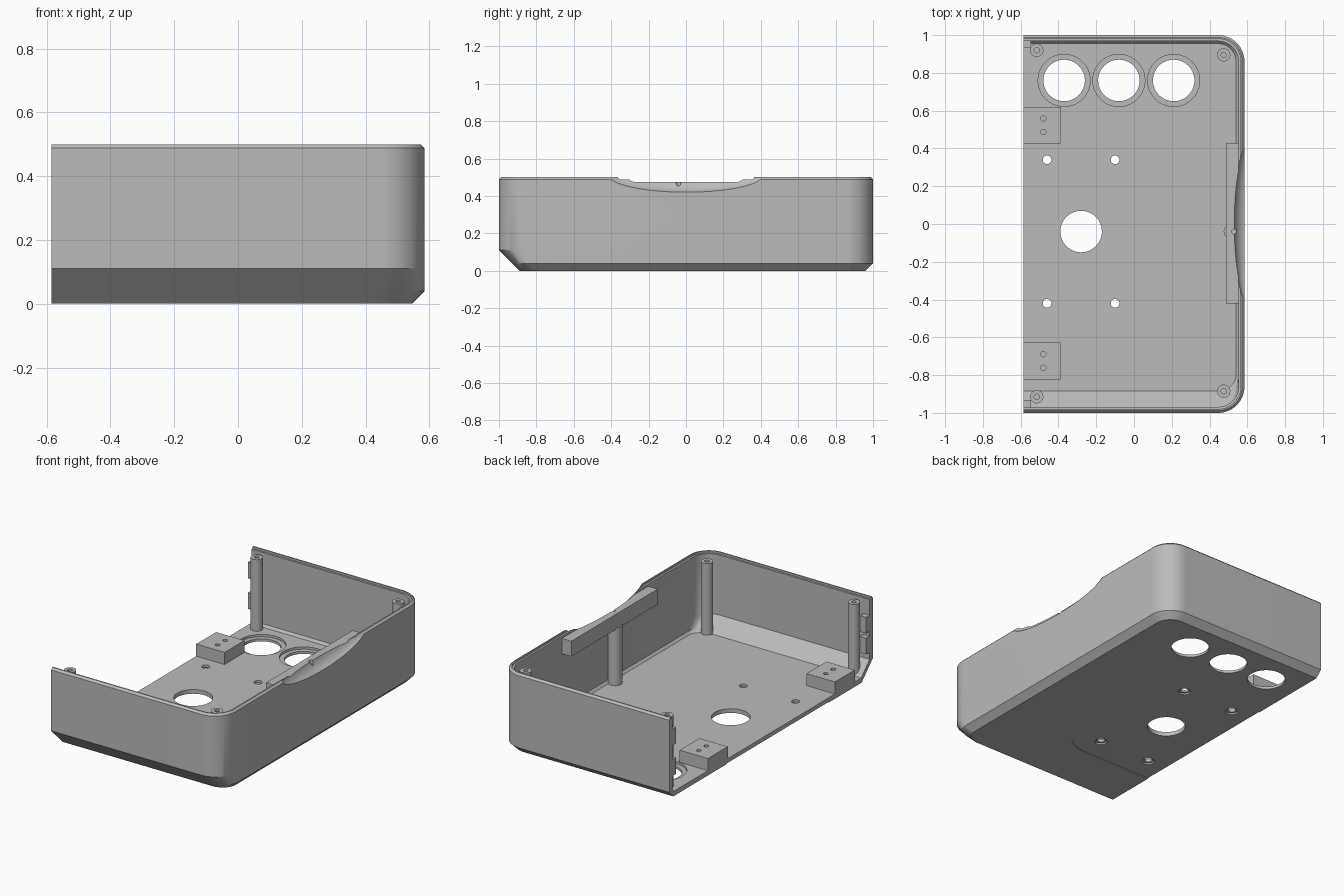
import bpy, bmesh, math
from mathutils import Matrix, Vector

cube = bpy.data.objects.get("Cube")
if cube:
    bpy.data.objects.remove(cube, do_unlink=True)

grey = bpy.data.materials.new("plain grey")
grey.use_nodes = True
COLOUR = (0.5, 0.5, 0.5, 1)
grey.diffuse_color = COLOUR
grey.node_tree.nodes["Principled BSDF"].inputs["Base Color"].default_value = COLOUR

LEFT = -0.585     # open side
FLOOR = 0.03
parts = []


def finish(bm, name, cutter=False):
    bmesh.ops.recalc_face_normals(bm, faces=bm.faces)
    mesh = bpy.data.meshes.new(name)
    bm.to_mesh(mesh)
    bm.free()
    mesh.materials.append(grey)
    ob = bpy.data.objects.new(name, mesh)
    bpy.context.scene.collection.objects.link(ob)
    if cutter:
        ob.hide_render = True
    else:
        parts.append(ob)
    return ob


def box(name, x0, x1, y0, y1, z0, z1, cutter=False):
    bm = bmesh.new()
    size = Matrix.Diagonal((x1 - x0, y1 - y0, z1 - z0, 1))
    mid = Matrix.Translation(((x0 + x1) / 2, (y0 + y1) / 2, (z0 + z1) / 2))
    bmesh.ops.create_cube(bm, size=1, matrix=mid @ size)
    return finish(bm, name, cutter)


def rods(name, spots, r0, r1, z0, z1, cutter=False, slope=False):
    """Upright cylinders or cones at several spots, as one mesh."""
    bm = bmesh.new()
    for x, y in spots:
        bmesh.ops.create_cone(bm, cap_ends=True, segments=40, radius1=r0, radius2=r1,
                              depth=z1 - z0, matrix=Matrix.Translation((x, y, (z0 + z1) / 2)))
    if slope:     # feet follow the sloping front of the floor
        for v in bm.verts:
            if v.co.z < (z0 + z1) / 2:
                v.co.z = max(z0, -0.87 - v.co.y)
    return finish(bm, name, cutter)


def cut(target, cutter, keep=False):
    mod = target.modifiers.new("cut", "BOOLEAN")
    mod.operation = "DIFFERENCE"
    mod.solver = "EXACT"
    mod.object = cutter
    bpy.context.view_layer.objects.active = target
    bpy.ops.object.modifier_apply(modifier=mod.name)
    if not keep:
        bpy.data.objects.remove(cutter, do_unlink=True)


def arc(cx, cy, rx, ry, start, steps=14):
    angles = [math.radians(start + 90 * i / steps) for i in range(steps + 1)]
    return [(cx + rx * math.cos(a), cy + ry * math.sin(a)) for a in angles]


def outline(front, side):
    """U-shaped path with two rounded corners, open on the left."""
    r = 0.14 - side
    ry = max(0.14 - front, 0.09)
    right = 0.585 - side
    return ([(LEFT, front - 1)]
            + arc(right - r, front - 1 + ry, r, ry, -90)
            + arc(right - r, 1 - side - r, r, r, 0)
            + [(LEFT, 1 - side)])


# Shell: skin from the underside, up the outside, over the rim, down to the floor
levels = [(0, 0.11, 0.04), (0.04, 0.07, 0), (0.11, 0, 0), (0.488, 0, 0),
          (0.5, 0.012, 0.012), (0.5, 0.02, 0.02), (0.488, 0.02, 0.02),
          (0.488, 0.032, 0.032), (0.115, 0.032, 0.032),
          (0.045, 0.1, 0.032), (FLOOR, 0.115, 0.045)]
bm = bmesh.new()
rings = [[bm.verts.new((x, y, z)) for x, y in outline(f, s)] for z, f, s in levels]
for a, b in zip(rings, rings[1:]):
    for i in range(len(a) - 1):
        bm.faces.new((a[i], a[i + 1], b[i + 1], b[i]))
bm.faces.new(rings[0])
bm.faces.new(rings[-1])
bm.faces.new([r[0] for r in rings] + [r[-1] for r in reversed(rings)])
shell = finish(bm, "shell")

# Shallow rounded recess on the underside
bm = bmesh.new()
path = ([(-0.7, -0.57)] + arc(-0.1, -0.37, 0.2, 0.2, -90)
        + arc(-0.1, 0.24, 0.2, 0.2, 0) + [(-0.7, 0.44)])
base = bm.faces.new([bm.verts.new((x, y, -0.02)) for x, y in path])
top = bmesh.ops.extrude_face_region(bm, geom=[base])["geom"]
bmesh.ops.translate(bm, vec=(0, 0, 0.024),
                    verts=[v for v in top if isinstance(v, bmesh.types.BMVert)])
cut(shell, finish(bm, "recess_cutter", True))

# Round openings in the floor
ports = [(x, 0.76) for x in (-0.37, -0.08, 0.21)]
screws = [(x, y) for x in (-0.46, -0.1) for y in (0.34, -0.42)]
cut(shell, rods("port_cutter", ports, 0.11, 0.11, -0.1, 0.1, True))
cut(shell, rods("port_step_cutter", ports, 0.138, 0.138, 0.016, 0.1, True))
cut(shell, rods("centre_hole_cutter", [(-0.28, -0.04)], 0.11, 0.11, -0.1, 0.1, True))
cut(shell, rods("screw_cutter", screws, 0.023, 0.023, -0.1, 0.1, True))
cut(shell, rods("countersink_cutter", screws, 0.036, 0.036, -0.1, 0.014, True))

# Finger scoop in the right wall, with the bar and column behind it
bar = box("scoop_bar", 0.488, 0.57, -0.42, 0.43, 0.38, 0.475)
bm = bmesh.new()
bmesh.ops.create_uvsphere(bm, u_segments=72, v_segments=48, radius=1,
                          matrix=Matrix.Translation((0.605, 0, 0.51))
                          @ Matrix.Diagonal((0.08, 0.424, 0.093, 1)))
scoop = finish(bm, "scoop_cutter", True)
cut(shell, scoop, keep=True)
cut(bar, scoop)
cut(bar, rods("pin_cutter", [(0.53, -0.04)], 0.013, 0.013, 0.45, 0.52, True))
rods("bar_column", [(0.515, -0.04)], 0.04, 0.04, 0.02, 0.39)

# Corner screw posts
corners = [(-0.515, 0.92), (0.475, 0.895), (-0.515, -0.915), (0.475, -0.885)]
posts = rods("corner_posts", corners, 0.035, 0.035, 0.02, 0.475, slope=True)
cut(posts, rods("post_hole_cutter", corners, 0.014, 0.014, 0.4, 0.6, True))

# Joining blocks on the floor by the open side
for name, y in (("back", 0.5225), ("front", -0.725)):
    block = box(name + "_block", LEFT, -0.39, y - 0.0975, y + 0.0975, 0.025, 0.105)
    holes = [(-0.48, y - 0.036), (-0.48, y + 0.036)]
    cut(block, rods("block_hole_cutter", holes, 0.014, 0.014, 0.06, 0.2, True))

# Small tabs on the wall ends
for name, y, heights in (("back", 0.953, (0.32, 0.13)), ("front", -0.953, (0.29, 0.16))):
    for i, z in enumerate(heights):
        box(f"{name}_tab_{i + 1}", LEFT, -0.545, y - 0.02, y + 0.02, z, z + 0.1)

# Smooth the curved walls and keep the edges sharp
bpy.ops.object.select_all(action="DESELECT")
for ob in parts:
    ob.select_set(True)
bpy.context.view_layer.objects.active = shell
bpy.ops.object.shade_smooth_by_angle(angle=math.radians(25))
